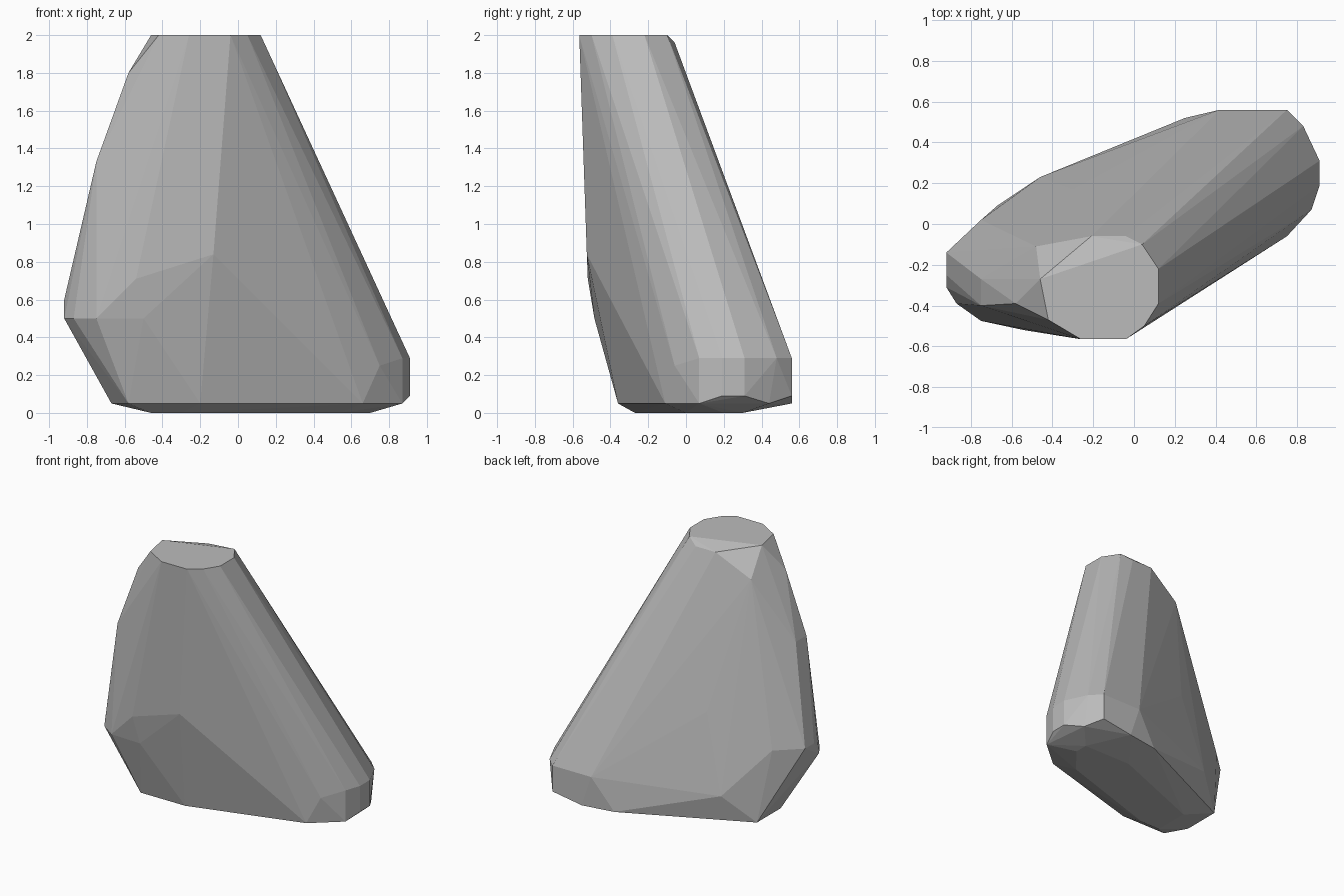
import bpy, bmesh

if "Cube" in bpy.data.objects:
    bpy.data.objects.remove(bpy.data.objects["Cube"])

# Faceted stone: outline levels (height -> plan points), wrapped in a convex skin
LEVELS = {
    # flat top
    2.00: [(-.46, -.27), (-.42, -.47), (-.26, -.565), (-.04, -.565), (.05, -.50),
           (.12, -.39), (.12, -.22), (.04, -.10)],
    1.96: [(-.04, -.06), (-.21, -.06)],
    # left shoulder
    1.80: [(-.58, -.39), (-.48, -.11)],
    1.33: [(-.75, -.27), (-.75, -.40)],
    # waist
    0.84: [(-.30, -.525), (-.13, -.525), (-.30, .17)],
    0.71: [(-.54, -.52)],
    0.60: [(-.92, -.14), (-.92, -.25), (-.75, .02)],
    0.50: [(-.92, -.31), (-.87, -.39), (-.75, -.475), (-.50, -.485)],
    # lower right bulge and back
    0.29: [(.75, .56), (.42, .56), (.83, .48), (.91, .31), (.91, .19), (.87, .07)],
    0.25: [(.75, -.06), (-.46, .23)],
    # foot edge
    0.09: [(.91, .31), (.91, .19), (.75, .56)],
    0.05: [(-.67, .09), (-.67, -.20), (-.58, -.36), (-.20, -.36), (.66, -.11),
           (.87, .07), (.83, .44), (.50, .56), (.25, .52)],
    # underside
    0.00: [(-.46, -.27), (-.30, -.27), (.54, .0), (.70, .20), (.70, .30),
           (.30, .30), (-.46, .0)],
}

bm = bmesh.new()
for z, ring in LEVELS.items():
    for x, y in ring:
        bm.verts.new((x, y, z))
hull = bmesh.ops.convex_hull(bm, input=bm.verts[:])
spare = {g for g in hull["geom_interior"] + hull["geom_unused"]
         if isinstance(g, bmesh.types.BMVert)}
bmesh.ops.delete(bm, geom=list(spare), context='VERTS')
# merge coplanar triangles into clean facets
bmesh.ops.dissolve_limit(bm, angle_limit=0.01, verts=bm.verts[:], edges=bm.edges[:])
bmesh.ops.recalc_face_normals(bm, faces=bm.faces[:])

mesh = bpy.data.meshes.new("stone")
bm.to_mesh(mesh)
bm.free()
stone = bpy.data.objects.new("stone", mesh)
bpy.context.collection.objects.link(stone)

grey = bpy.data.materials.new("stone grey")
grey.diffuse_color = (.5, .5, .5, 1)
grey.use_nodes = True
grey.node_tree.nodes["Principled BSDF"].inputs["Base Color"].default_value = grey.diffuse_color
mesh.materials.append(grey)
